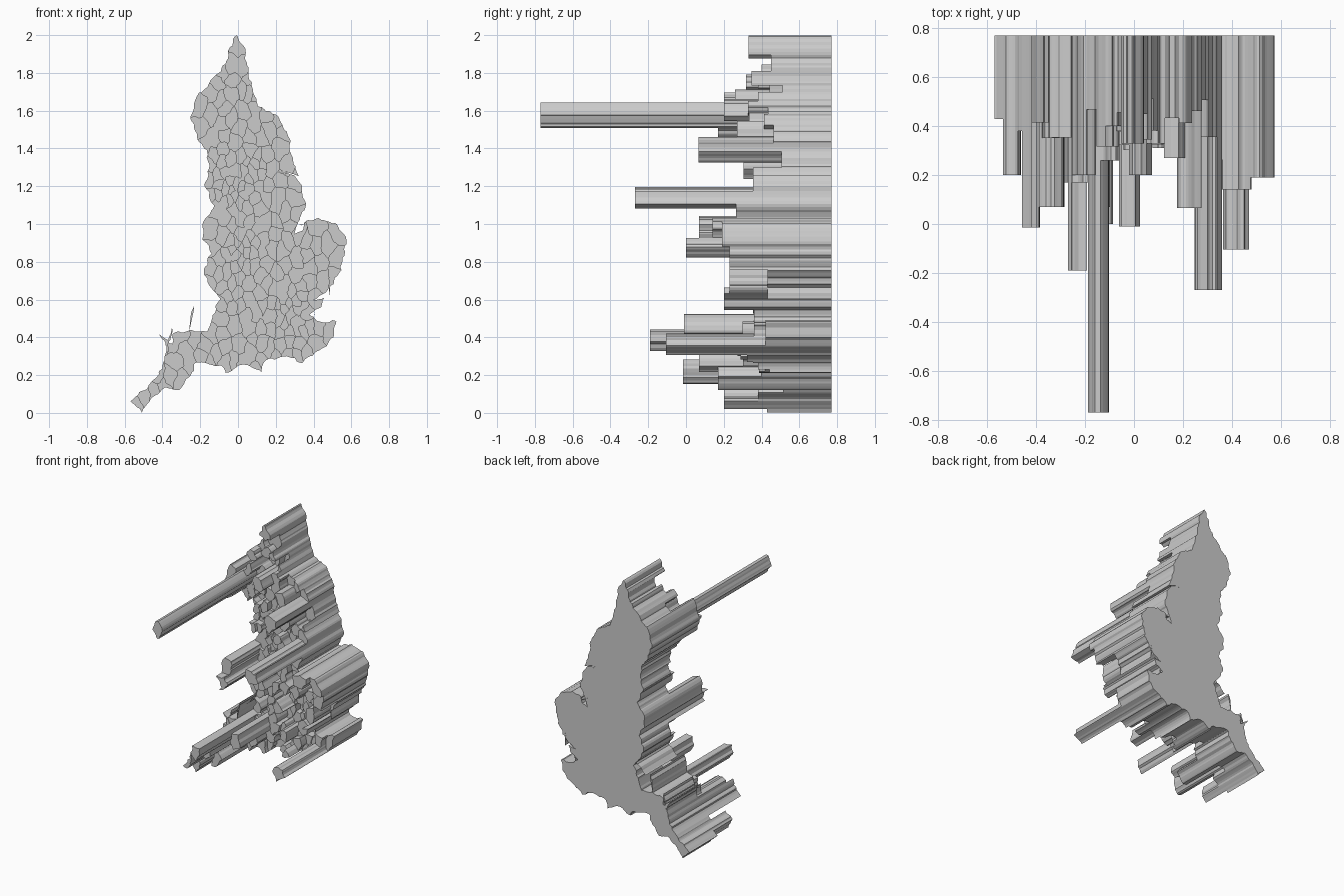
import bpy, bmesh, math, random
from mathutils import Vector, noise

if "Cube" in bpy.data.objects:
    bpy.data.objects.remove(bpy.data.objects["Cube"])

random.seed(4)
BACK = 0.77          # flat rear plane
STRETCH = 1.4        # cells are narrower than tall

# Coastline in the x-z plane, in hundredths, clockwise from the north tip
COAST = [(-1, 200), (4, 193), (6, 177), (11, 163), (21, 157), (25, 150), (28, 144), (27, 140), (32, 126),
         (21, 128), (29, 126), (34, 120), (35.5, 109), (32, 101), (30, 95), (34, 96), (35, 101), (42, 103),
         (52, 101), (57, 93), (56.5, 85), (54, 76), (49, 66), (40, 60), (45, 61), (44, 56), (38, 52),
         (45, 48), (52, 48.5), (51, 40), (45, 34.5), (34, 27), (25, 30), (15, 28), (12, 22), (3, 26),
         (-7, 21), (-9, 25), (-22, 27), (-26, 19), (-31, 12), (-39, 13), (-46, 7), (-50, 0), (-57, 6),
         (-48, 13), (-40, 24), (-37.5, 35), (-41.5, 42), (-35, 36), (-34, 42), (-25, 43.5), (-16, 43.5),
         (-10, 60), (-16, 69), (-18, 76), (-14, 84), (-18, 92), (-18, 101), (-13, 110), (-17.5, 121),
         (-15.5, 129), (-16.5, 140), (-20, 143), (-25.5, 156.5), (-22, 167), (-13, 177), (-6.5, 185), (-5, 191.5)]
coast = [(x / 100 * STRETCH, z / 100) for x, z in COAST]

# Notable columns: x, z, front y
NOTABLE = [(-.14, 1.585, -.77), (.29, 1.13, -.27), (-.23, .395, -.19), (.41, .365, -.105),
           (-.425, .215, -.015), (-.505, .1, .2), (-.55, .045, .43), (-.33, .28, .07),
           (-.025, .465, -.01), (-.135, .88, 0), (-.14, .97, .07), (.225, 1.4, .065),
           (.42, .98, .14), (.52, .95, .19), (.52, .82, .23), (.45, .71, .23),
           (0, 1.94, .33), (.02, 1.83, .45), (-.2, 1.63, .2), (-.2, 1.5, .17),
           (.025, 1.6, .2), (.49, .44, .42), (.4, .61, .2), (-.3, .17, .17), (.17, 1.5, .27)]
# Town clusters with small cells: x, z, radius
TOWNS = [(.28, .52, .12), (.03, .85, .08), (-.03, 1.2, .1), (.08, 1.31, .06), (.07, 1.7, .05)]


def inside(x, z):
    hit = False
    for (ax, az), (bx, bz) in zip(coast, coast[1:] + coast[:1]):
        if (az > z) != (bz > z) and x < (bx - ax) * (z - az) / (bz - az) + ax:
            hit = not hit
    return hit


def clip(poly, seed, other):
    """Keep the part of poly nearer to seed than to other."""
    nx, nz = other[0] - seed[0], other[1] - seed[1]
    c = nx * (other[0] + seed[0]) / 2 + nz * (other[1] + seed[1]) / 2
    out = []
    for a, b in zip(poly, poly[1:] + poly[:1]):
        da, db = nx * a[0] + nz * a[1] - c, nx * b[0] + nz * b[1] - c
        if da <= 0:
            out.append(a)
        if (da < 0 < db) or (db < 0 < da):
            t = da / (da - db)
            out.append((a[0] + t * (b[0] - a[0]), a[1] + t * (b[1] - a[1])))
    return out


def crinkle(poly):
    """Subdivide a cell outline and wobble it so neighbours still match."""
    pts = []
    for a, b in zip(poly, poly[1:] + poly[:1]):
        n = max(1, round(math.dist(a, b) / 0.016))
        for i in range(n):
            x = (a[0] + (b[0] - a[0]) * i / n) / STRETCH
            z = a[1] + (b[1] - a[1]) * i / n
            w = noise.noise_vector(Vector((x, z, 0)) * 32) * 0.014
            p = (min(.575, max(-.575, x + w.x)), min(2, max(0, z + w.y)))
            if not pts or math.dist(p, pts[-1]) > 1e-4:
                pts.append(p)
    while len(pts) > 1 and math.dist(pts[0], pts[-1]) < 1e-4:
        pts.pop()
    return pts


def add_column(bm, outline, front):
    f = [bm.verts.new((x, front, z)) for x, z in outline]
    b = [bm.verts.new((x, BACK, z)) for x, z in outline]
    bm.faces.new(f)
    bm.faces.new(b[::-1])
    for i in range(len(f)):
        j = (i + 1) % len(f)
        bm.faces.new((f[j], f[i], b[i], b[j]))


def build(name, columns):
    bm = bmesh.new()
    for outline, front in columns:
        add_column(bm, outline, front)
    bmesh.ops.recalc_face_normals(bm, faces=bm.faces)
    mesh = bpy.data.meshes.new(name)
    bm.to_mesh(mesh)
    bm.free()
    bpy.context.collection.objects.link(bpy.data.objects.new(name, mesh))


# Cell centres: notable ones first, then scattered fill
seeds = [(x * STRETCH, z, y) for x, z, y in NOTABLE]
fixed = len(seeds)
for _ in range(9000):
    x, z = random.uniform(-.57, .57) * STRETCH, random.uniform(0, 2)
    if not inside(x, z):
        continue
    town = any(math.hypot(x / STRETCH - tx, z - tz) < r for tx, tz, r in TOWNS)
    gap = 0.036 if town else 0.06
    if all(math.dist((x, z), s[:2]) > (0.085 if i < fixed else gap) for i, s in enumerate(seeds)):
        y = random.uniform(.38, .55) if town else random.triangular(.24, .55, .42)
        seeds.append((x, z, y))

# Clip the country into cells and raise each one
cells = []
for s in seeds:
    poly = coast
    for o in sorted(seeds, key=lambda o: math.dist(o[:2], s[:2]))[1:70]:
        poly = clip(poly, s, o)
    outline = crinkle(poly)
    if len(outline) > 2:
        cells.append((outline, s[2]))

build("tall_district_columns", cells[:fixed])
build("district_columns", cells[fixed:])
